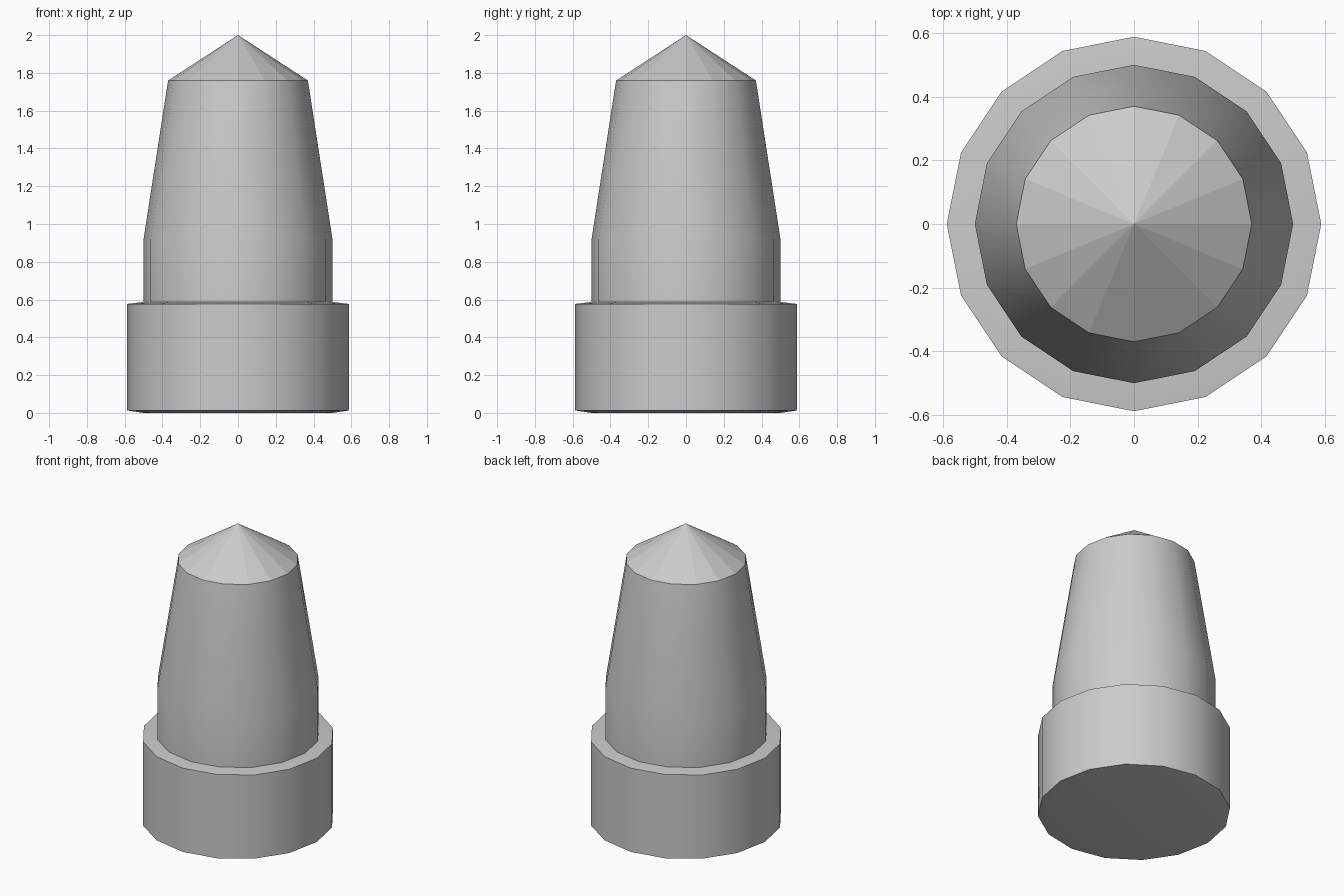
import bpy
import bmesh
import math

SIDES = 16

cube = bpy.data.objects.get("Cube")
if cube:
    bpy.data.objects.remove(cube, do_unlink=True)

grey = bpy.data.materials.new("plain grey")
grey.use_nodes = True
colour = (0.6, 0.6, 0.6, 1)
grey.diffuse_color = colour
grey.node_tree.nodes["Principled BSDF"].inputs["Base Color"].default_value = colour


def turned_part(name, profile, smooth=True):
    """Spin a (radius, height) profile around z; radius 0 makes a point, open ends are capped."""
    bm = bmesh.new()
    rings = []
    for radius, z in profile:
        count = SIDES if radius else 1
        angles = [2 * math.pi * i / SIDES for i in range(count)]
        rings.append([bm.verts.new((radius * math.cos(a), radius * math.sin(a), z)) for a in angles])
    for low, high in zip(rings, rings[1:]):
        for i in range(SIDES):
            j = (i + 1) % SIDES
            if len(high) == 1:
                bm.faces.new((low[i], low[j], high[0]))
            else:
                bm.faces.new((low[i], low[j], high[j], high[i]))
    for ring in (rings[0], rings[-1]):
        if len(ring) > 1:
            bm.faces.new(ring)
    bmesh.ops.recalc_face_normals(bm, faces=bm.faces)
    mesh = bpy.data.meshes.new(name)
    bm.to_mesh(mesh)
    bm.free()
    mesh.materials.append(grey)
    part = bpy.data.objects.new(name, mesh)
    bpy.context.collection.objects.link(part)
    if smooth:
        bpy.ops.object.select_all(action="DESELECT")
        part.select_set(True)
        bpy.context.view_layer.objects.active = part
        bpy.ops.object.shade_smooth_by_angle(angle=math.radians(30))
    return part


# Wide collar with slightly sloped top and bottom rims
turned_part("base_collar", [(0.5, 0), (0.588, 0.013), (0.588, 0.577), (0.5, 0.587)])
# Straight shank that tapers upward
turned_part("tapered_body", [(0.5, 0.585), (0.5, 0.92), (0.37, 1.76)])
# Faceted point
turned_part("pointed_tip", [(0.37, 1.76), (0, 2)], smooth=False)
